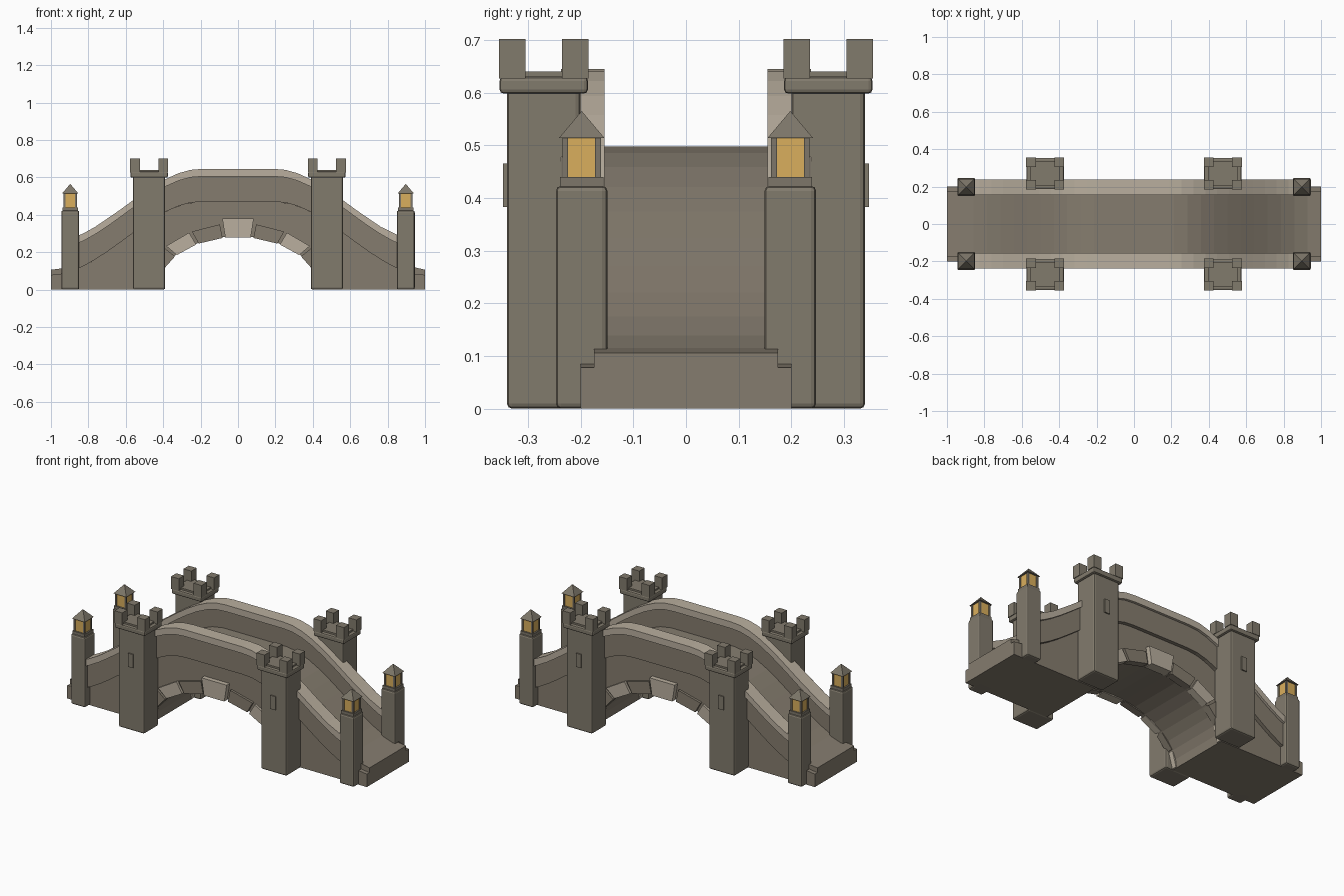
import bpy, bmesh, math
from mathutils import Vector

if "Cube" in bpy.data.objects:
    bpy.data.objects.remove(bpy.data.objects["Cube"])


def material(name, rgb):
    m = bpy.data.materials.new(name)
    m.diffuse_color = (*rgb, 1)
    m.use_nodes = True
    m.node_tree.nodes["Principled BSDF"].inputs["Base Color"].default_value = m.diffuse_color
    return m


STONE = material("stone", (0.235, 0.203, 0.158))
TOWER = material("tower_stone", (0.222, 0.197, 0.152))
PALE = material("pale_stone", (0.49, 0.43, 0.345))
ROOF = material("lantern_metal", (0.205, 0.182, 0.142))
GLOW = material("amber_glass", (0.70, 0.43, 0.11))


def finish(name, bm, mat, bevel=0.0):
    bmesh.ops.recalc_face_normals(bm, faces=bm.faces)
    me = bpy.data.meshes.new(name)
    bm.to_mesh(me)
    bm.free()
    me.materials.append(mat)
    ob = bpy.data.objects.new(name, me)
    bpy.context.collection.objects.link(ob)
    if bevel:
        mod = ob.modifiers.new("bevel", 'BEVEL')
        mod.width = bevel
        mod.segments = 2
    return ob


def box(name, x, y, z, mat, bevel=0.0):
    """Box from (min, max) ranges."""
    bm = bmesh.new()
    bmesh.ops.create_cube(bm, size=1)
    for v in bm.verts:
        v.co = Vector([r[0] if c < 0 else r[1] for c, r in zip(v.co, (sorted(x), sorted(y), sorted(z)))])
    return finish(name, bm, mat, bevel)


def prism(name, outline, y0, y1, mat, bevel=0.0):
    """Extrude an (x, z) outline from y0 to y1."""
    bm = bmesh.new()
    a = [bm.verts.new((x, y0, z)) for x, z in outline]
    b = [bm.verts.new((x, y1, z)) for x, z in outline]
    n = len(a)
    caps = [bm.faces.new(a), bm.faces.new(b)]
    for i in range(n):
        j = (i + 1) % n
        bm.faces.new((a[i], a[j], b[j], b[i]))
    bmesh.ops.triangulate(bm, faces=caps)
    return finish(name, bm, mat, bevel)


def rise(x):
    """Height of the humped wall top."""
    t = min(1, max(0, (1 - abs(x)) / 0.8))
    return 0.078 + 0.392 * t * t * (3 - 2 * t)


def samples(half, n=28):
    return [-half + 2 * half * i / n for i in range(n + 1)]


def band(name, half, lo, hi, y0, y1, mat):
    """Strip that follows the hump between two height offsets."""
    xs = samples(half)
    prism(name, [(x, rise(x) + lo) for x in xs] + [(x, rise(x) + hi) for x in reversed(xs)], y0, y1, mat)


def ellipse(deg, grow=0.0):
    a = math.radians(deg)
    return ((0.438 + grow) * math.cos(a), (0.285 + grow) * math.sin(a))


# Bridge body with the elliptical arch opening
top = [(x, rise(x)) for x in samples(1.0)]
arch = [ellipse(180 - 180 * i / 18) for i in range(19)]
prism("bridge_body", [(-1, 0)] + arch + [(1, 0)] + top[::-1], -0.2, 0.2, STONE)

# Road deck
band("road_deck", 1.0, -0.02, 0.028, -0.175, 0.175, STONE)

for s in (-1, 1):
    # Parapet and pale coping
    band("parapet", 0.89, 0.0, 0.137, s * 0.163, s * 0.222, STONE)
    band("coping", 0.89, 0.135, 0.175, s * 0.155, s * 0.237, PALE)

    # Arch stones and keystone
    for i in range(9):
        key = i == 4
        a0, a1 = i * 20 + 1, i * 20 + 19
        depth = 0.1 if key else 0.07
        pts = [ellipse(a0, -0.004), ellipse(a1, -0.004), ellipse(a1, depth), ellipse(a0, depth)]
        prism("keystone" if key else "arch_stone", pts, s * 0.17, s * (0.228 if key else 0.214),
              PALE if i % 2 == 0 else STONE)

    for d in (-1, 1):
        # Towers: shaft, cap, roof slab, slit plate and corner merlons
        tx, ty = d * 0.475, s * 0.27
        box("tower_shaft", (tx - 0.086, tx + 0.086), (ty - 0.07, ty + 0.07), (0, 0.61), TOWER, 0.01)
        box("tower_cap", (tx - 0.1, tx + 0.1), (ty - 0.084, ty + 0.084), (0.598, 0.63), TOWER, 0.008)
        box("tower_top", (tx - 0.08, tx + 0.08), (ty - 0.065, ty + 0.065), (0.62, 0.64), TOWER)
        box("arrow_slit", (tx - 0.017, tx + 0.017), (s * 0.338, s * 0.347), (0.383, 0.465), TOWER)
        for mx in (-1, 1):
            for my in (-1, 1):
                cx, cy = tx + mx * 0.076, ty + my * 0.06
                box("merlon", (cx - 0.026, cx + 0.026), (cy - 0.025, cy + 0.025), (0.627, 0.702), TOWER)

        # Lamp posts: post, collar, glowing core, corner bars, pyramid roof
        lx, ly = d * 0.897, s * 0.198
        box("lamp_post", (lx - 0.048, lx + 0.048), (ly - 0.049, ly + 0.049), (0, 0.423), TOWER, 0.01)
        box("lamp_collar", (lx - 0.041, lx + 0.041), (ly - 0.041, ly + 0.041), (0.415, 0.44), ROOF)
        box("lamp_glass", (lx - 0.032, lx + 0.032), (ly - 0.032, ly + 0.032), (0.438, 0.516), GLOW)
        for mx in (-1, 1):
            for my in (-1, 1):
                cx, cy = lx + mx * 0.031, ly + my * 0.031
                box("lamp_bar", (cx - 0.0055, cx + 0.0055), (cy - 0.0055, cy + 0.0055), (0.438, 0.516), ROOF)
        bm = bmesh.new()
        base = [bm.verts.new((lx + px * 0.043, ly + py * 0.043, 0.514))
                for px, py in ((-1, -1), (1, -1), (1, 1), (-1, 1))]
        tip = bm.verts.new((lx, ly, 0.565))
        bm.faces.new(base)
        for i in range(4):
            bm.faces.new((base[i], base[(i + 1) % 4], tip))
        finish("lamp_roof", bm, ROOF)
